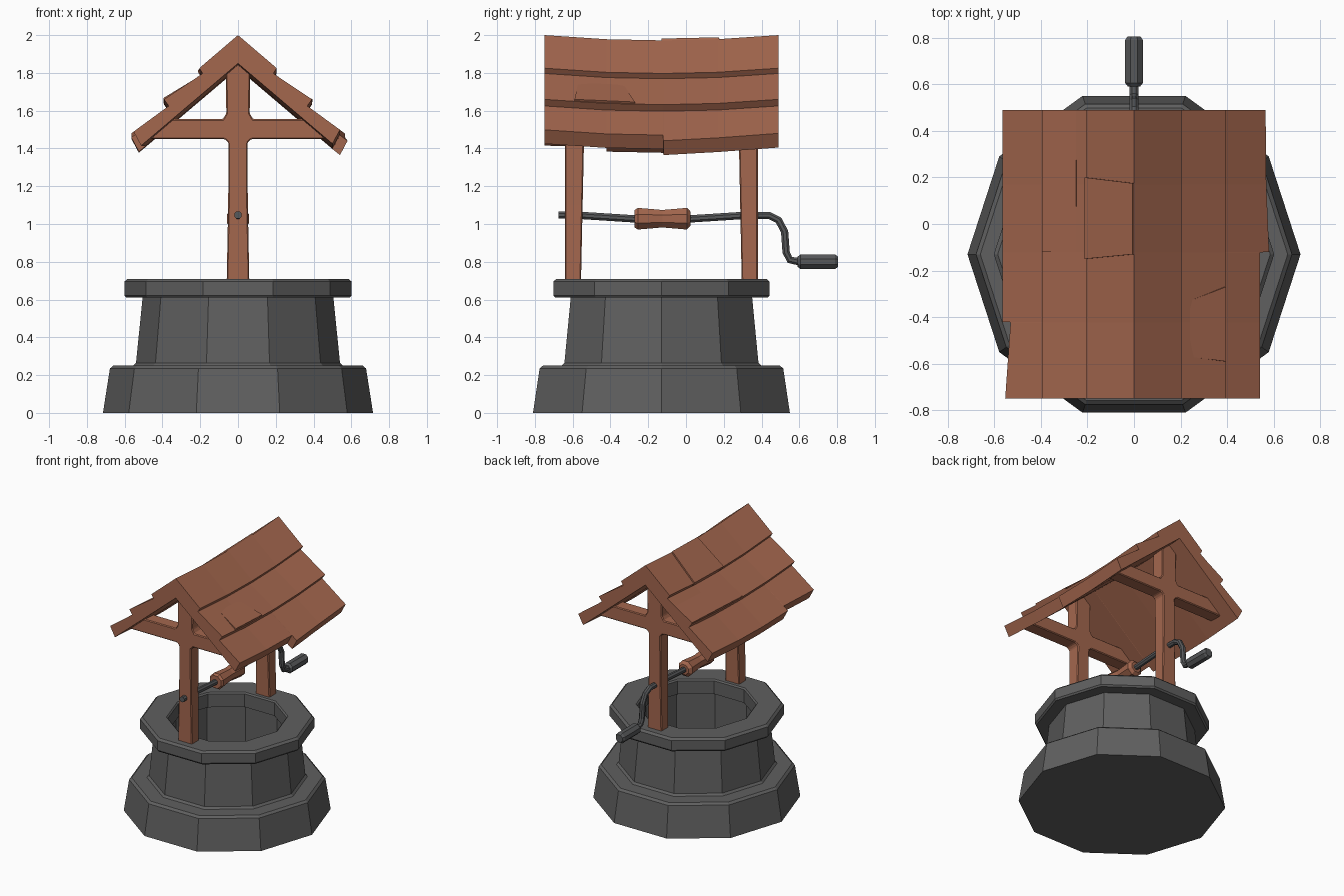
import bpy, bmesh, math
from mathutils import Vector

if "Cube" in bpy.data.objects:
    bpy.data.objects.remove(bpy.data.objects["Cube"])


def material(name, rgb):
    m = bpy.data.materials.new(name)
    m.diffuse_color = (*rgb, 1)
    m.use_nodes = True
    m.node_tree.nodes["Principled BSDF"].inputs["Base Color"].default_value = m.diffuse_color
    return m


STONE = material("dark stone", (0.115, 0.115, 0.115))
IRON = material("iron", (0.095, 0.098, 0.102))
WOOD = material("red brown wood", (0.37, 0.135, 0.076))


def finish(name, bm, mat):
    bmesh.ops.recalc_face_normals(bm, faces=bm.faces)
    me = bpy.data.meshes.new(name)
    bm.to_mesh(me)
    bm.free()
    me.materials.append(mat)
    ob = bpy.data.objects.new(name, me)
    bpy.context.collection.objects.link(ob)
    return ob


def loft(name, rings, mat):
    """Join rings of equal point count with quads and cap both ends."""
    bm = bmesh.new()
    loops = [[bm.verts.new(p) for p in r] for r in rings]
    n = len(loops[0])
    for a, b in zip(loops, loops[1:]):
        for i in range(n):
            j = (i + 1) % n
            bm.faces.new((a[i], a[j], b[j], b[i]))
    bm.faces.new(loops[0])
    bm.faces.new(loops[-1])
    return finish(name, bm, mat)


def lathe_z(name, profile, sides, y, mat):
    angles = [2 * math.pi * i / sides for i in range(sides)]
    return loft(name, [[(r * math.cos(a), y + r * math.sin(a), z) for a in angles]
                       for r, z in profile], mat)


def lathe_y(name, profile, sides, z, mat):
    angles = [2 * math.pi * (i + 0.5) / sides for i in range(sides)]
    return loft(name, [[(r * math.cos(a), y, z + r * math.sin(a)) for a in angles]
                       for r, y in profile], mat)


# Stone well: stepped foot, tapered wall, overhanging rim and hollow shaft
lathe_z("stone_well", [
    (0.715, 0), (0.678, 0.235), (0.66, 0.25), (0.555, 0.25), (0.54, 0.265),
    (0.505, 0.61), (0.592, 0.61), (0.602, 0.622), (0.602, 0.695), (0.585, 0.71),
    (0.42, 0.71), (0.41, 0.70), (0.41, 0.60), (0.43, 0.60), (0.43, 0.12)],
    10, -0.13, STONE)

# Posts, each with a cross beam carrying the roof
half = [(0.06, 0.69), (0.052, 1.1), (0.05, 1.43), (0.07, 1.45), (0.465, 1.45),
        (0.37, 1.555), (0.08, 1.555), (0.062, 1.585), (0.064, 1.86)]
cross = half + [(-x, z) for x, z in reversed(half)]


def post(name, outer, inner_low, inner_high):
    def inner(z):
        return inner_low + (inner_high - inner_low) * min(1, (z - 0.69) / 0.75)
    ob = loft(name, [[(x, outer, z) for x, z in cross],
                     [(x, inner(z), z) for x, z in cross]], WOOD)
    bev = ob.modifiers.new("soft edges", 'BEVEL')
    bev.width = 0.006
    bev.segments = 1


post("front_post", -0.64, -0.556, -0.54)
post("back_post", 0.38, 0.295, 0.28)


# Roof: stepped gable section swept along y with a sagging ridge
def sag(y):
    return -0.028 * max(0, 1 - ((y + 0.13) / 0.62) ** 2)


def roof_half(edge):
    d = edge - 0.565
    return [(0.205, 1.825), (0.187, 1.797), (0.392, 1.66), (0.367, 1.625),
            (0.565 + d, 1.48 - 0.75 * d), (0.525 + d, 1.405 - 0.8 * d)]


stations = [  # y, left eave, right eave
    (-0.75, 0.553, 0.54), (-0.422, 0.53, 0.54), (-0.42, 0.565, 0.54),
    (-0.122, 0.565, 0.54), (-0.12, 0.565, 0.58), (0.17, 0.565, 0.568),
    (0.49, 0.565, 0.565)]
rings = []
for y, left, right in stations:
    section = ([(0, 2.0)] + roof_half(right) + [(0, 1.85)]
               + [(-x, z) for x, z in reversed(roof_half(left))])
    rings.append([(x, y, z + sag(y)) for x, z in section])
loft("shingle_roof", rings, WOOD)


# Loose shingles: thin slabs lying on a row, lifted at the upper and lower edges
def shingle(name, side, top, low, ys_top, ys_low, lift_top, lift_low):
    rings = []
    for k in (0, 1):
        ring = []
        for (x, z), ys, lift in ((top, ys_top, lift_top), (low, ys_low, lift_low)):
            y = ys[k]
            for h in (lift, -0.02):
                ring.append((side * (x + 0.5 * h), y, z + sag(y) + 0.8 * h))
        rings.append([ring[0], ring[2], ring[3], ring[1]])
    loft(name, rings, WOOD)


shingle("ridge_shingle", -1, (0.0, 2.0), (0.207, 1.824),
        (-0.13, 0.175), (-0.15, 0.2), 0.012, 0.012)
shingle("right_loose_shingle", 1, (0.24, 1.762), (0.388, 1.663),
        (-0.57, -0.33), (-0.59, -0.27), 0.0, 0.012)
shingle("left_loose_shingle", -1, (0.25, 1.755), (0.39, 1.661),
        (-0.12, 0.49), (-0.12, 0.49), 0.0, 0.008)

# Iron axle and crank: an eight-sided tube bent along a path
path = [(-0.675, 1.048), (-0.55, 1.045), (-0.27, 1.027), (0.02, 1.027), (0.3, 1.045),
        (0.44, 1.045), (0.49, 1.02), (0.522, 0.96), (0.53, 0.85), (0.55, 0.81),
        (0.6, 0.80)]
pts = [Vector((0, y, z)) for y, z in path]
rings = []
for i, p in enumerate(pts):
    t = (pts[min(i + 1, len(pts) - 1)] - pts[max(i - 1, 0)]).normalized()
    side = Vector((1, 0, 0))
    up = side.cross(t)
    rings.append([p + 0.021 * (side * math.cos(a) + up * math.sin(a))
                  for a in (math.pi * (k + 0.5) / 4 for k in range(8))])
loft("axle_crank", rings, IRON)

# Crank grip and wooden rope spool
lathe_y("crank_grip", [(0.028, 0.59), (0.041, 0.605), (0.041, 0.79), (0.03, 0.805)],
        8, 0.80, IRON)
lathe_y("rope_spool", [(0.05, -0.272), (0.062, -0.255), (0.05, -0.125),
                       (0.062, 0.005), (0.04, 0.025)], 8, 1.028, WOOD)
